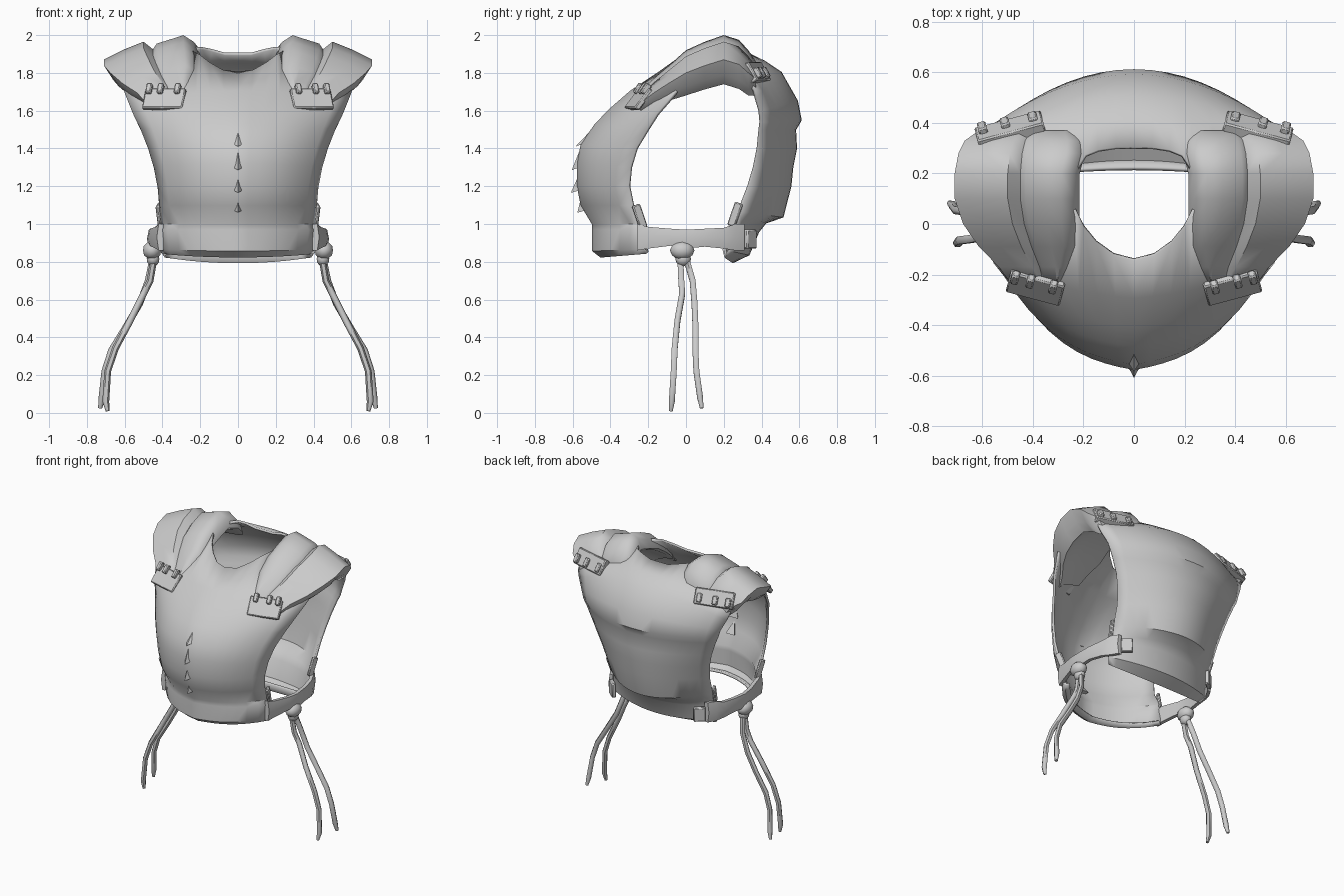
import bpy, bmesh, math
from mathutils import Matrix, Vector

grey = bpy.data.materials.new("plain_grey")
grey.diffuse_color = (0.6, 0.6, 0.6, 1)


def finish(name, bm, thick=0, mirror=True, angle=40):
    bmesh.ops.recalc_face_normals(bm, faces=bm.faces[:])
    me = bpy.data.meshes.new(name)
    bm.to_mesh(me)
    bm.free()
    me.materials.append(grey)
    me.shade_smooth()
    me.set_sharp_from_angle(angle=math.radians(angle))
    ob = bpy.data.objects.new(name, me)
    bpy.context.collection.objects.link(ob)
    if mirror:
        m = ob.modifiers.new("mirror", 'MIRROR')
        m.use_clip = True
        m.merge_threshold = 0.002
    if thick:
        s = ob.modifiers.new("thickness", 'SOLIDIFY')
        s.thickness = thick
        s.offset = 0
    return ob


def skin(rows, closed=False, bm=None):
    """Join rows of points with quads; closed rows become a capped tube."""
    bm = bm or bmesh.new()
    vs = [[bm.verts.new(p) for p in r] for r in rows]
    n = len(rows[0])
    for a, b in zip(vs, vs[1:]):
        for i in range(n if closed else n - 1):
            j = (i + 1) % n
            bm.faces.new((a[i], a[j], b[j], b[i]))
    if closed:
        bm.faces.new(vs[0])
        bm.faces.new(vs[-1])
    return bm


def plate(name, rows, collar, keel, p):
    # rows: centre z, centre y, side z, side y, half width
    pts = []
    for zc, yc, ze, ye, w in rows:
        row = []
        for i in range(9):
            u = i / 8
            f = keel * u + (1 - keel) * u ** p
            row.append((w * u, yc + (ye - yc) * f, zc + (ze - zc) * f))
        pts.append(row)
    finish(name, skin(pts + [collar]), 0.016)


def boxes(name, items):
    # items: centre, size, (tilt about x, turn about z) in degrees
    bm = bmesh.new()
    for c, s, (rx, rz) in items:
        m = (Matrix.Translation(c) @ Matrix.Rotation(math.radians(rz), 4, 'Z')
             @ Matrix.Rotation(math.radians(rx), 4, 'X') @ Matrix.Diagonal((*s, 1)))
        bmesh.ops.create_cube(bm, size=1, matrix=m)
    bmesh.ops.bevel(bm, geom=bm.edges[:], offset=0.006, segments=1, affect='EDGES')
    finish(name, bm)


# Chest and back shells, each with a hem and a neckline
plate("chest_plate", [
    (.84, -.41, .86, -.20, .38), (.83, -.45, .85, -.21, .40), (.86, -.49, .87, -.22, .41),
    (.97, -.49, .97, -.22, .42), (1.0, -.49, 1.0, -.22, .405), (1.1, -.55, 1.1, -.28, .41),
    (1.2, -.57, 1.2, -.30, .42), (1.32, -.57, 1.3, -.29, .44), (1.42, -.55, 1.4, -.26, .47),
    (1.52, -.48, 1.5, -.20, .51), (1.6, -.405, 1.58, -.15, .55), (1.7, -.29, 1.65, -.09, .58)],
    [(0, -.14, 1.80), (.08, -.12, 1.81), (.15, -.07, 1.85), (.20, -.01, 1.89), (.235, .06, 1.91),
     (.35, .02, 1.86), (.45, 0, 1.82), (.54, -.03, 1.76), (.60, -.05, 1.70)], .3, 2.8)
plate("back_plate", [
    (.86, .22, .87, .20, .37), (.80, .25, .83, .205, .385), (.84, .33, .86, .23, .41),
    (.96, .38, .97, .24, .42), (1.01, .42, 1.0, .25, .41), (1.04, .51, 1.07, .28, .41),
    (1.2, .55, 1.2, .33, .42), (1.3, .56, 1.3, .36, .44), (1.4, .58, 1.4, .38, .47),
    (1.5, .575, 1.5, .39, .51), (1.55, .605, 1.54, .395, .53), (1.65, .585, 1.6, .39, .55),
    (1.8, .50, 1.67, .37, .585), (1.86, .41, 1.71, .36, .60)],
    [(0, .30, 1.90), (.07, .30, 1.90), (.14, .29, 1.92), (.19, .27, 1.93), (.235, .20, 1.93),
     (.35, .24, 1.89), (.45, .27, 1.85), (.54, .30, 1.80), (.60, .34, 1.74)], 0, 2.0)

# Shoulder pads: two overlapping humps with a turned-under outer lip
section = [(.215, -.10), (.235, -.035), (.29, 0), (.35, -.02), (.43, -.045), (.45, -.075),
           (.50, -.035), (.60, -.075), (.71, -.13), (.66, -.21), (.60, -.26),
           (.54, -.20), (.42, -.14), (.25, -.12)]
# y, height, width scale, depth scale, inward shift of the neck edge
stations = [(-.24, 1.70, .50, .45, -.03), (-.17, 1.77, .62, .58, -.02), (-.09, 1.84, .80, .72, 0),
            (0, 1.92, .93, .92, 0), (.1, 1.965, 1, .97, 0), (.2, 2.0, 1, 1, 0),
            (.28, 1.975, .97, 1, .02), (.33, 1.92, .92, .92, .02), (.37, 1.86, .80, .7, 0)]
finish("shoulder_pad", skin([[(.23 - e + (x - .23 + e) * s - e * (x < .3), y, h + d * k)
                              for x, d in section] for y, h, s, k, e in stations], True), angle=50)

# Fastening tabs and clips in front of and behind the shoulders
boxes("front_shoulder_tab", [((.39, -.25, 1.66), (.22, .03, .13), (-38, 15))] +
      [((x, -.235 + (x - .38) * .25, 1.715), (.03, .035, .06), (-35, 15)) for x in (.32, .41, .47)])
boxes("rear_shoulder_tab", [((.49, .37, 1.80), (.27, .05, .11), (30, -15))] +
      [((x, .40 - (x - .49) * .2, 1.80), (.035, .035, .06), (30, -15)) for x in (.40, .51, .60)])

# Ridge teeth down the middle of the chest
bm = bmesh.new()
for z, y0, y1, tip in ((1.06, -.50, -.55, -.575), (1.165, -.54, -.565, -.61),
                       (1.285, -.55, -.565, -.605), (1.41, -.53, -.49, -.585)):
    a, b, c, d = [bm.verts.new(p) for p in
                  ((-.035, y0, z + .02), (.035, y0, z + .02), (0, y1, z + .10), (0, tip, z))]
    for f in ((a, b, d), (b, c, d), (c, a, d), (a, c, b)):
        bm.faces.new(f)
finish("chest_ridge", bm, mirror=False)

# Waist straps joining the shells under the arms
finish("waist_strap", skin([
    [(x, y, lo), (x + .01, y, (lo + hi) / 2), (x, y, hi),
     (x - .025, y, hi), (x - .025, y, lo)]
    for y, x, lo, hi in ((-.26, .42, .86, 1.0), (-.20, .435, .87, .985), (-.08, .465, .885, .975),
                         (0, .472, .87, .97), (.1, .465, .88, .975), (.2, .445, .87, .98),
                         (.26, .42, .86, 1.0), (.31, .39, .86, 1.0))], True))
boxes("strap_buckle", [((.415, -.245, 1.04), (.02, .045, .13), (20, 20)),
                       ((.41, .26, 1.05), (.02, .045, .13), (-20, -20)),
                       ((.345, .34, .92), (.08, .03, .10), (0, -40))])

# Knots under the straps
bm = bmesh.new()
for c, s in (((.455, -.02, .86), (.05, .065, .05)), ((.45, -.015, .815), (.035, .042, .04))):
    bmesh.ops.create_icosphere(bm, subdivisions=2, radius=1,
                               matrix=Matrix.Translation(c) @ Matrix.Diagonal((*s, 1)))
finish("strap_knot", bm, angle=60)


# Hanging cords, two on each side
def cord(bm, path, r=.018, sides=6):
    path = [Vector(p) for p in path]
    rows = []
    for i, p in enumerate(path):
        t = (path[min(i + 1, len(path) - 1)] - path[max(i - 1, 0)]).normalized()
        u = t.cross(Vector((0, 1, 0))).normalized()
        v = t.cross(u)
        k = r * (.6 if i == len(path) - 1 else 1)
        rows.append([p + (u * math.cos(a) + v * math.sin(a)) * k
                     for a in (2 * math.pi * j / sides for j in range(sides))])
    skin(rows, True, bm)


bm = bmesh.new()
cord(bm, [(.445, -.03, .82), (.465, -.025, .70), (.50, -.02, .63), (.57, -.045, .49),
          (.65, -.06, .34), (.69, -.065, .22), (.70, -.075, .06), (.69, -.08, .01)])
cord(bm, [(.45, .0, .82), (.475, .035, .70), (.52, .045, .58), (.59, .05, .46),
          (.67, .05, .33), (.705, .055, .22), (.72, .075, .08), (.73, .083, .025)])
finish("hanging_cord", bm, angle=60)
